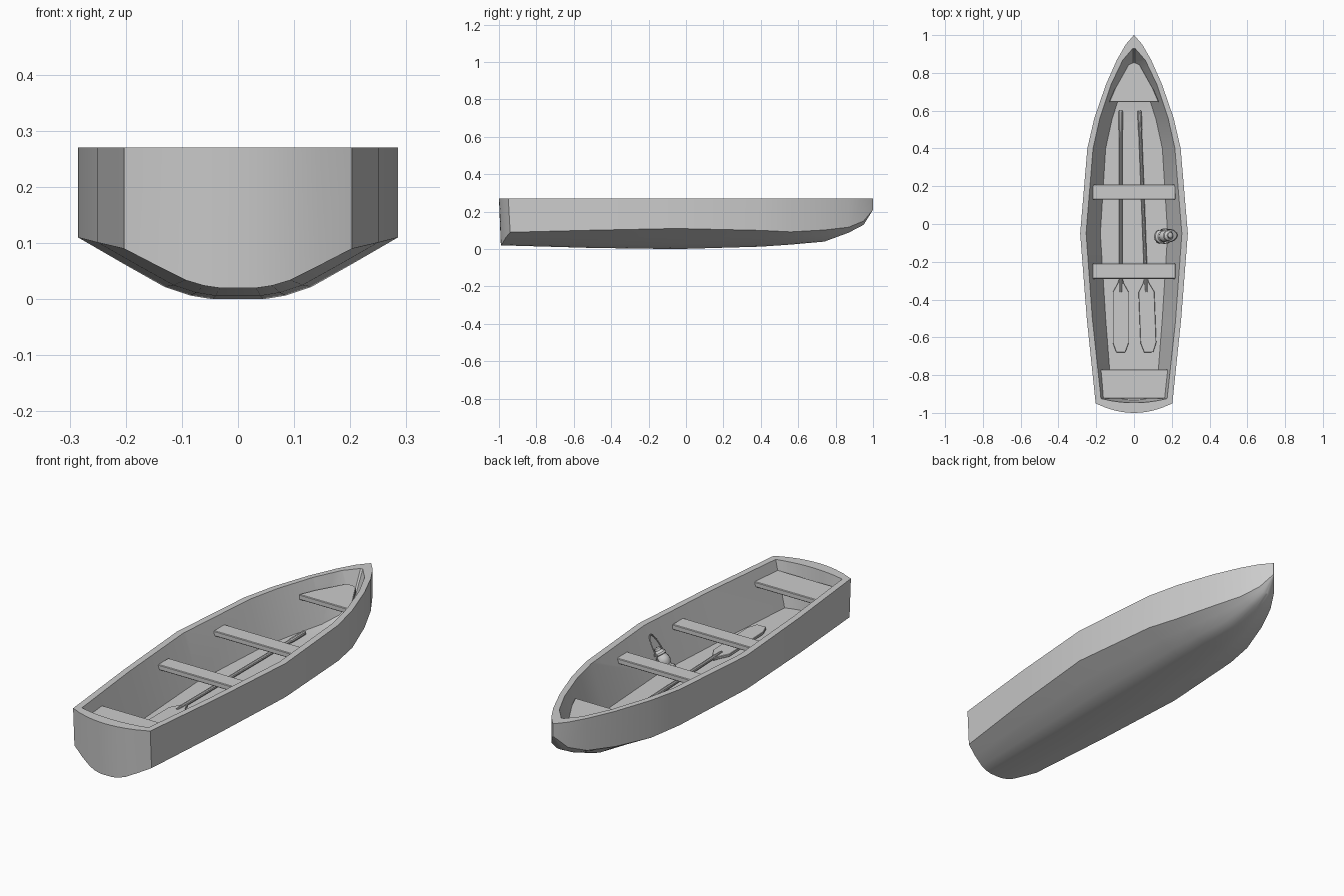
import bpy, bmesh, math
from mathutils import Vector, Matrix

if "Cube" in bpy.data.objects:
    bpy.data.objects.remove(bpy.data.objects["Cube"])

F = [0, .16, .3, .46, .72, 1]        # section half-width fractions
G = [0, 0, .06, .2, .58, 1]          # bilge curve from keel to chine
COLS = [(-f, g) for f, g in zip(F[:0:-1], G[:0:-1])] + list(zip(F, G))


def finish(name, bm):
    bmesh.ops.recalc_face_normals(bm, faces=bm.faces)
    me = bpy.data.meshes.new(name)
    bm.to_mesh(me)
    bm.free()
    ob = bpy.data.objects.new(name, me)
    bpy.context.collection.objects.link(ob)
    return ob


def smooth(ob, angle=30):
    bpy.ops.object.select_all(action='DESELECT')
    ob.select_set(True)
    bpy.context.view_layer.objects.active = ob
    bpy.ops.object.shade_smooth_by_angle(angle=math.radians(angle))


def loft(name, stations):
    """Station: y bottom, y top, half-width bottom, top, keel z, chine z, top z, stern bulge."""
    bm = bmesh.new()
    rings = []
    for yb, yt, wb, wt, zk, zc, zt, bulge in stations:
        lo = [bm.verts.new((f * wb, yb - bulge * (1 - f * f), zk + (zc - zk) * g)) for f, g in COLS]
        hi = [bm.verts.new((f * wt, yt - bulge * (1 - f * f), zt)) for f, g in COLS]
        rings.append((lo, hi))
    n = len(COLS)
    for (l0, h0), (l1, h1) in zip(rings, rings[1:]):
        a, b = l0 + h0[::-1], l1 + h1[::-1]
        for i in range(2 * n):
            j = (i + 1) % (2 * n)
            bm.faces.new((a[i], a[j], b[j], b[i]))
    for lo, hi in (rings[0], rings[-1]):
        for i in range(n - 1):
            bm.faces.new((lo[i], lo[i + 1], hi[i + 1], hi[i]))
    return finish(name, bm)


def prism(name, outline, z0, z1, bevel=.003):
    bm = bmesh.new()
    face = bm.faces.new([bm.verts.new((x, y, z0)) for x, y in outline])
    ext = bmesh.ops.extrude_face_region(bm, geom=[face])
    bmesh.ops.translate(bm, vec=(0, 0, z1 - z0), verts=[v for v in ext['geom'] if isinstance(v, bmesh.types.BMVert)])
    if bevel:
        bmesh.ops.bevel(bm, geom=bm.edges[:], offset=bevel, segments=1, affect='EDGES')
    return finish(name, bm)


def lathe(name, profile, sides=12):
    bm = bmesh.new()
    rings = [[bm.verts.new((r * math.cos(t), r * math.sin(t), z))
              for t in [2 * math.pi * i / sides for i in range(sides)]] for r, z in profile]
    for a, b in zip(rings, rings[1:]):
        for i in range(sides):
            j = (i + 1) % sides
            bm.faces.new((a[i], a[j], b[j], b[i]))
    bm.faces.new(rings[0])
    bm.faces.new(rings[-1])
    return finish(name, bm)


# Hull: solid outer form with the inside carved out
outer = [(y + d, y, w, w, zk, zc, .27, b) for y, d, w, zk, zc, b in [
    (-.95, .01, .203, .02, .09, .05), (-.5, 0, .25, .006, .101, 0), (-.05, 0, .285, 0, .11, 0),
    (.4, 0, .247, .013, .10, 0), (.56, 0, .21, .024, .092, 0), (.74, 0, .148, .04, .102, 0),
    (.87, 0, .09, .088, .117, 0), (.95, 0, .044, .13, .15, 0), (1, 0, .001, .21, .21, 0)]]
inner = [(yb, yt, wb, wt, z, z, .28, b) for yb, yt, wb, wt, z, b in [
    (-.91, -.925, .118, .178, .06, .022), (-.5, -.5, .15, .224, .06, 0), (-.05, -.05, .178, .257, .06, 0),
    (.4, .4, .15, .22, .06, 0), (.56, .56, .115, .184, .062, 0), (.72, .74, .062, .124, .07, 0),
    (.80, .87, .03, .062, .09, 0), (.86, .935, .004, .006, .13, 0)]]
hull = loft("hull", outer)
cutter = loft("hull_cutter", inner)
cutter.hide_render = True
mod = hull.modifiers.new("hollow", 'BOOLEAN')
mod.operation, mod.object, mod.solver = 'DIFFERENCE', cutter, 'EXACT'
bpy.context.view_layer.objects.active = hull
bpy.ops.object.modifier_apply(modifier=mod.name)
bpy.data.objects.remove(cutter)
smooth(hull)

# Seats
for name, w, y0, y1 in [("middle_seat", .22, -.29, -.21), ("forward_seat", .22, .13, .21),
                        ("stern_seat", .182, -.925, -.77)]:
    prism(name, [(-w, y0), (w, y0), (w, y1), (-w, y1)], .197, .222)
right = [(.132, .645), (.1, .72), (.055, .80), (.03, .845)]
prism("bow_seat", right + [(0, .858)] + [(-x, y) for x, y in right[::-1]], .197, .222)

# Oars, modelled along y then turned into place
half = [(.009, -.29), (.017, -.315), (.042, -.36), (.042, -.63), (.024, -.68)]
for name, x, ang in [("left_oar", -.07, 0), ("right_oar", .052, math.radians(2.2))]:
    place = Matrix.Translation((x, 0, 0)) @ Matrix.Rotation(ang, 4, 'Z')
    blade = prism(name + "_blade", half + [(-a, b) for a, b in half[::-1]], .062, .075, .002)
    blade.matrix_world = place
    shaft = lathe(name + "_shaft", [(.009, -.6), (.011, -.595), (.011, -.5), (.009, -.49),
                                    (.009, .3), (.006, .36)], 10)
    shaft.matrix_world = place @ Matrix.Translation((0, 0, .074)) @ Matrix.Rotation(math.pi / 2, 4, 'X')
    smooth(shaft)

# Lantern leaning against the side
axis = Vector((.09, .012, .15))
lean = Matrix.Translation((.135, -.068, .075)) @ axis.to_track_quat('Z', 'Y').to_matrix().to_4x4()
body = lathe("lantern_body", [(.034, 0), (.036, .004), (.036, .018), (.026, .026), (.024, .034),
                              (.031, .05), (.03, .066), (.022, .082), (.029, .086), (.027, .094),
                              (.015, .104), (.015, .114), (.006, .118)], 16)
body.matrix_world = lean
smooth(body)


def wire(name, points, radius):
    cu = bpy.data.curves.new(name, 'CURVE')
    cu.dimensions, cu.bevel_depth, cu.bevel_resolution = '3D', radius, 1
    sp = cu.splines.new('POLY')
    sp.points.add(len(points) - 1)
    for p, co in zip(sp.points, points):
        p.co = (*co, 1)
    ob = bpy.data.objects.new(name, cu)
    bpy.context.collection.objects.link(ob)
    ob.matrix_world = lean


# Lantern side wires and carrying handle
for side, s in [("left", -1), ("right", 1)]:
    wire(side + "_lantern_wire", [(s * .03, 0, .018), (s * .038, 0, .03), (s * .038, 0, .08), (s * .024, 0, .095)], .003)
arc = [math.pi * i / 10 for i in range(11)]
wire("lantern_handle", [(.034 * math.cos(t), 0, .085 + .095 * math.sin(t)) for t in arc], .003)
